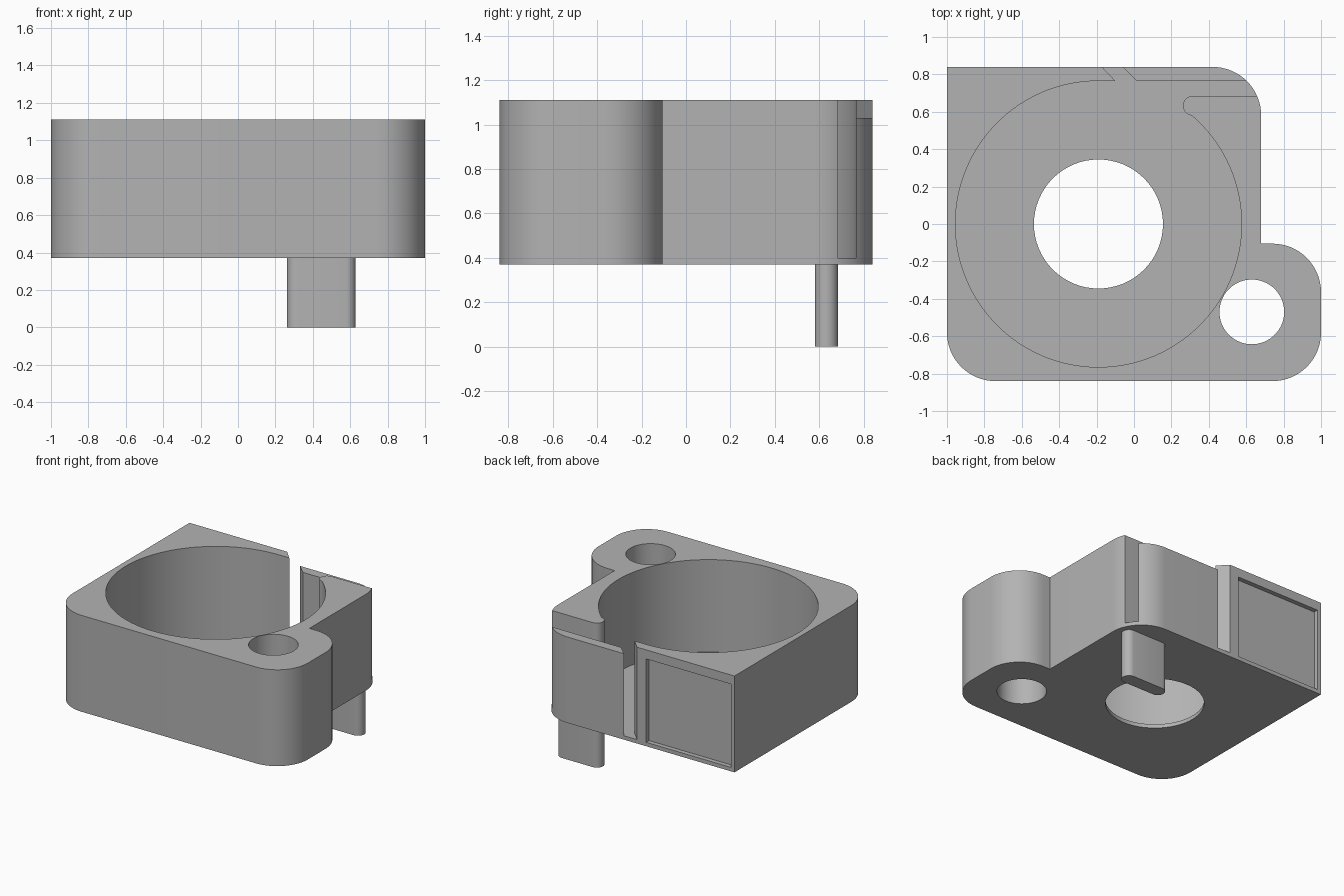
import bpy, bmesh
from math import radians, cos, sin, atan2, degrees
from mathutils import Vector

cube = bpy.data.objects.get("Cube")
if cube:
    bpy.data.objects.remove(cube, do_unlink=True)

BOTTOM, FLOOR, RIM, TOP = 0.37, 0.40, 1.03, 1.11
BORE = (-0.19, 0.0)      # centre of the round cavity
BORE_R = 0.765
SLOT_Y0, SLOT_Y1 = 0.685, 0.765

grey = bpy.data.materials.new("plain grey")
grey.use_nodes = True
grey.diffuse_color = (0.45, 0.45, 0.45, 1)
grey.node_tree.nodes["Principled BSDF"].inputs["Base Color"].default_value = grey.diffuse_color


def arc(cx, cy, r, a0, a1, n):
    steps = [radians(a0 + (a1 - a0) * i / n) for i in range(n + 1)]
    return [(cx + r * cos(a), cy + r * sin(a)) for a in steps]


def circle(cx, cy, r, n=64):
    return arc(cx, cy, r, 0, 360, n)[:-1]


def rect(x0, y0, x1, y1):
    return [(x0, y0), (x1, y0), (x1, y1), (x0, y1)]


def prism(name, outline, z0, z1):
    """Extrude a flat outline from z0 to z1."""
    bm = bmesh.new()
    face = bm.faces.new([bm.verts.new((x, y, z0)) for x, y in outline])
    grown = bmesh.ops.extrude_face_region(bm, geom=[face])["geom"]
    verts = [g for g in grown if isinstance(g, bmesh.types.BMVert)]
    bmesh.ops.translate(bm, verts=verts, vec=Vector((0, 0, z1 - z0)))
    bmesh.ops.recalc_face_normals(bm, faces=bm.faces)
    mesh = bpy.data.meshes.new(name)
    bm.to_mesh(mesh)
    bm.free()
    mesh.materials.append(grey)
    obj = bpy.data.objects.new(name, mesh)
    bpy.context.collection.objects.link(obj)
    return obj


def activate(obj):
    bpy.ops.object.select_all(action='DESELECT')
    obj.select_set(True)
    bpy.context.view_layer.objects.active = obj


def cut(obj, cutter):
    cutter.hide_render = True
    mod = obj.modifiers.new("cut", 'BOOLEAN')
    mod.operation = 'DIFFERENCE'
    mod.solver = 'EXACT'
    mod.object = cutter
    activate(obj)
    bpy.ops.object.modifier_apply(modifier=mod.name)
    bpy.data.objects.remove(cutter, do_unlink=True)


# Housing block with rounded corners and a side lug
R = 0.26
outline = [(-1, 0.84)]
outline += arc(-1 + R, -0.84 + R, R, 180, 270, 16)
outline += arc(1 - R, -0.84 + R, R, 270, 360, 16)
outline += arc(1 - R, -0.105 - R, R, 0, 90, 16)
outline += [(0.68, -0.105)]
outline += arc(0.68 - R, 0.84 - R, R, 0, 90, 16)
housing = prism("housing", outline, BOTTOM, TOP)

# Round cavity with its tangent slot, slanted slit and rounded nose
nose_x, nose_r = 0.314, 0.0525
nose_y = SLOT_Y0 - nose_r
start = degrees(atan2(nose_y - nose_r, nose_x - BORE[0]))
cavity = arc(*BORE, BORE_R, start, 90 - 360, 110)
cavity += [(-0.10, SLOT_Y1), (-0.195, 0.865), (-0.085, 0.865), (0.015, SLOT_Y1)]
cavity += [(0.9, SLOT_Y1), (0.9, SLOT_Y0)]
cavity += arc(nose_x, nose_y, nose_r, 90, 262, 12)
cut(housing, prism("cavity_cutter", cavity, FLOOR, TOP + 0.2))

# Lowered rim of the thin outer strip
cut(housing, prism("rim_cutter", rect(-0.1, 0.75, 1.1, 1), RIM, TOP + 0.2))

# Floor opening and lug hole
cut(housing, prism("floor_hole_cutter", circle(*BORE, 0.345), 0.2, 0.6))
cut(housing, prism("lug_hole_cutter", circle(0.63, -0.47, 0.173), 0.2, 1.3))

# Shallow label recess on the back
cut(housing, prism("recess_cutter", rect(-0.97, 0.805, -0.25, 1), FLOOR, 1.04))

# Peg under the floor, rounded at both ends
peg_outline = arc(nose_x, nose_y, nose_r, 90, 270, 12)
peg_outline += arc(0.577, nose_y, nose_r, -90, 90, 12)
peg = prism("peg", peg_outline, 0, BOTTOM + 0.01)

for part in (housing, peg):
    activate(part)
    bpy.ops.object.shade_smooth_by_angle(angle=radians(30))
